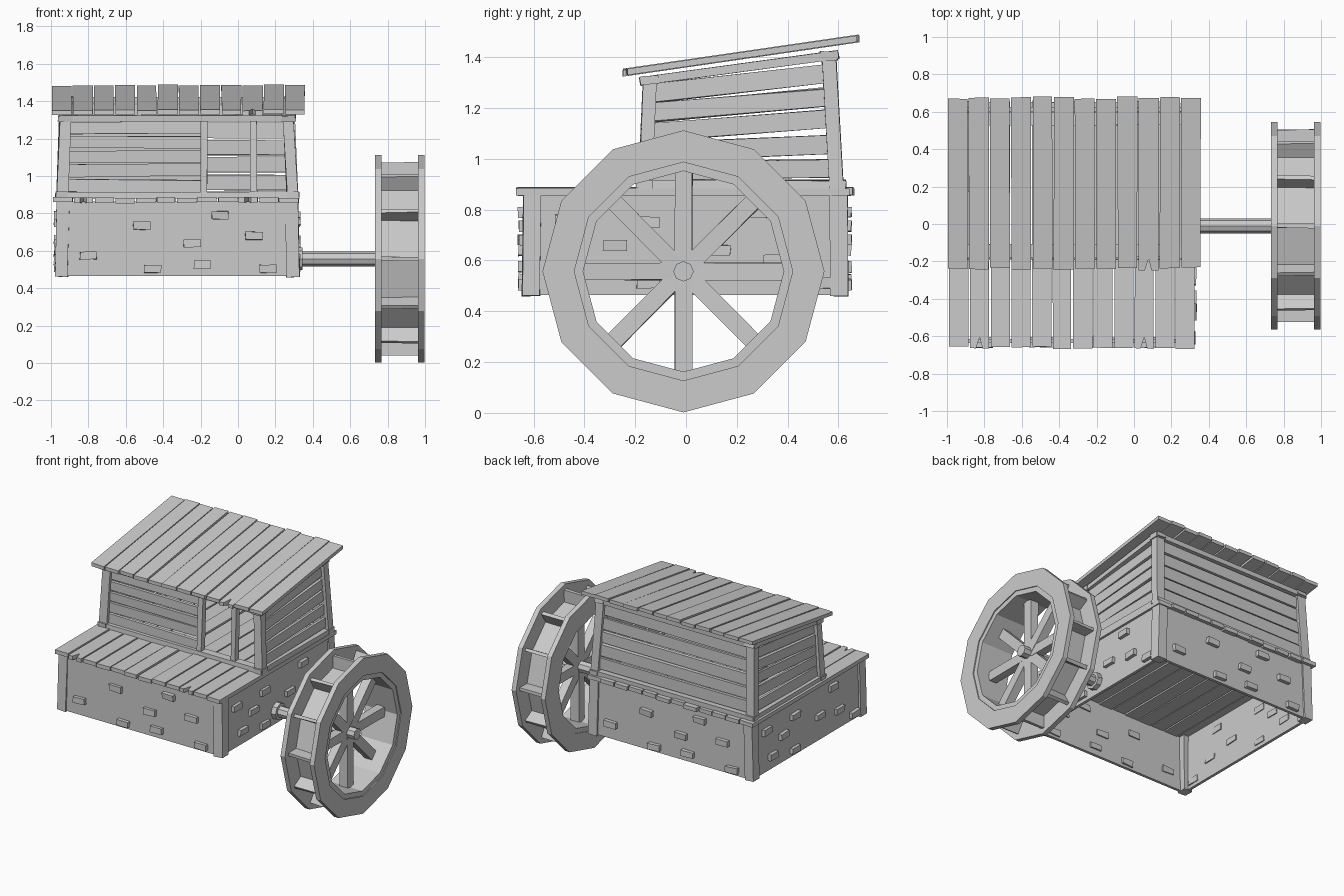
import bpy, bmesh, math, random
from mathutils import Vector as V

if "Cube" in bpy.data.objects:
    bpy.data.objects.remove(bpy.data.objects["Cube"])

random.seed(4)


def finish(name, bm):
    bmesh.ops.recalc_face_normals(bm, faces=bm.faces)
    me = bpy.data.meshes.new(name)
    bm.to_mesh(me)
    bm.free()
    ob = bpy.data.objects.new(name, me)
    bpy.context.collection.objects.link(ob)
    return ob


def bar(bm, a, b, w, h, up=(0, 0, 1), jit=0.003):
    """Hand-hewn box from a to b; h is measured along up, w across it."""
    a, b = V(a), V(b)
    d = (b - a).normalized()
    s = d.cross(V(up)).normalized()
    u = s.cross(d)
    v = []
    for p in (a, b):
        for i, j in ((-1, -1), (1, -1), (1, 1), (-1, 1)):
            r = V([random.uniform(-jit, jit) for _ in range(3)])
            v.append(bm.verts.new(p + s * i * w / 2 + u * j * h / 2 + r))
    for f in ((0, 1, 2, 3), (4, 5, 6, 7), (0, 1, 5, 4), (1, 2, 6, 5), (2, 3, 7, 6), (3, 0, 4, 7)):
        bm.faces.new([v[i] for i in f])


def prism(bm, bottom, top):
    """Solid between two matching outlines."""
    lo = [bm.verts.new(p) for p in bottom]
    hi = [bm.verts.new(p) for p in top]
    n = len(lo)
    bm.faces.new(lo)
    bm.faces.new(hi)
    for i in range(n):
        bm.faces.new((lo[i], lo[(i + 1) % n], hi[(i + 1) % n], hi[i]))


def planks(name, x0, x1, y0, y1, zf, thick, notched, count=12):
    """Row of boards running along y, a few split at the front end."""
    bm = bmesh.new()
    step = (x1 - x0) / count
    for i in range(count):
        r = lambda k=0.003: random.uniform(-k, k)
        a, b = x0 + i * step + 0.004, x0 + (i + 1) * step - 0.004
        f, k, dz = y0 + random.uniform(0, 0.018), y1 - random.uniform(0, 0.018), r(0.004)
        pts = [(a + r(), f + r()), (b + r(), f + r()), (b + r(), k + r()), (a + r(), k + r())]
        if i in notched:
            m = (a + b) / 2
            pts[1:1] = [(m - 0.02, f), (m, f + 0.06), (m + 0.015, f)]
        prism(bm, [(x, y, zf(y) + dz) for x, y in pts], [(x, y, zf(y) + dz + thick) for x, y in pts])
    return finish(name, bm)


def ring(bm, x0, x1, ri, ro, n=12):
    """Polygonal ring about the axle line."""
    rows = []
    for x, r in ((x0, ri), (x0, ro), (x1, ro), (x1, ri)):
        rows.append([bm.verts.new((x, CY + r * math.sin(t * math.tau / n), CZ + r * math.cos(t * math.tau / n)))
                     for t in range(n)])
    for k in range(4):
        p, q = rows[k], rows[(k + 1) % 4]
        for i in range(n):
            bm.faces.new((p[i], p[(i + 1) % n], q[(i + 1) % n], q[i]))


# stone base: four thin walls, open underneath
L, R, F, B = -0.95, 0.30, -0.625, 0.615
bm = bmesh.new()
for a, b in (((L, F), (R, F)), ((L, B), (R, B)), ((L, F), (L, B)), ((R, F), (R, B))):
    bar(bm, (*a, 0.665), (*b, 0.665), 0.02, 0.40, jit=0)
finish("base_walls", bm)

# raised stones scattered over each wall: (position along wall, height)
front = [(-.8, .575), (-.515, .735), (-.455, .505), (-.245, .64), (-.19, .525), (-.095, .79), (.085, .68), (.16, .505)]
side = [(-.47, .76), (-.40, .56), (-.15, .75), (-.15, .51), (.13, .64), (.28, .79), (.35, .60), (.52, .51), (-.28, .66)]
bm = bmesh.new()
for p, z in front:
    bar(bm, (p - .045, F - .008, z), (p + .045, F - .008, z), 0.055, 0.042)
    bar(bm, (-.65 - p - .045, B + .008, z), (-.65 - p + .045, B + .008, z), 0.055, 0.042)
for p, z in side:
    bar(bm, (R + .008, p - .045, z), (R + .008, p + .045, z), 0.05, 0.042)
    bar(bm, (L - .008, -p - .045, z), (L - .008, -p + .045, z), 0.05, 0.042)
finish("raised_stones", bm)

# base corner posts
bm = bmesh.new()
for x, xt in ((-.945, -.935), (.295, .285)):
    for y, yt in ((-.61, -.605), (.605, .60)):
        bar(bm, (x, y, .46), (xt, yt, .865), 0.07, 0.07, up=(0, 1, 0))
finish("base_posts", bm)

# deck
planks("deck_planks", -.99, .33, -.672, .662, lambda y: .858, .028, (1, 9))

# cabin corner posts, leaning inward
LOW = {"fl": V((-.94, -.16, .88)), "fr": V((.292, -.16, .88)), "bl": V((-.94, .595, .88)), "br": V((.292, .595, .88))}
TOP = {"fl": V((-.922, -.142, 1.31)), "fr": V((.268, -.142, 1.31)), "bl": V((-.922, .562, 1.405)), "br": V((.268, .562, 1.405))}
bm = bmesh.new()
for k in LOW:
    bar(bm, LOW[k], TOP[k], 0.06, 0.055, up=(0, 1, 0))
finish("cabin_posts", bm)

# sills and roof plates around the cabin
bm = bmesh.new()
for a, b in (("fl", "fr"), ("bl", "br"), ("fl", "bl"), ("fr", "br")):
    d = (LOW[b] - LOW[a]).normalized() * 0.035
    bar(bm, LOW[a] + V((0, 0, .018)) - d, LOW[b] + V((0, 0, .018)) + d, 0.06, 0.035)
    d = (TOP[b] - TOP[a]).normalized() * 0.04
    bar(bm, TOP[a] - d, TOP[b] + d, 0.07, 0.032)
finish("cabin_sills_and_plates", bm)


# cabin walls of horizontal boards, with the doorway left open in front
def slat_wall(name, a, b, end=1.0):
    bm = bmesh.new()
    n = 5
    for i in range(n):
        t = 0.075 + 0.89 * (i + 0.5) / n
        p, q = LOW[a].lerp(TOP[a], t), LOW[b].lerp(TOP[b], t)
        h = 0.89 / n * (TOP[a].z + TOP[b].z - 1.76) / 2 - 0.013
        q = p.lerp(q, end) + V((0, 0, random.uniform(-.006, .006)))
        bar(bm, p, q, 0.02, h, jit=0.004)
    finish(name, bm)


slat_wall("cabin_front_boards", "fl", "fr", 0.61)
slat_wall("cabin_back_boards", "bl", "br")
slat_wall("cabin_left_boards", "fl", "bl")
slat_wall("cabin_right_boards", "fr", "br")

# door posts
bm = bmesh.new()
for x in (-.183, .083):
    bar(bm, (x, -.16, .89), (x, -.142, 1.31), 0.036, 0.04, up=(0, 1, 0))
finish("door_posts", bm)

# sloping plank roof
planks("roof_planks", -1.0, .362, -.25, .682, lambda y: 1.327 + (y + .25) * .145, .025, (9,))

# water wheel: two rims, drum, paddles and spokes
CY, CZ = -.01, .557
bm = bmesh.new()
ring(bm, .732, .766, .43, .555)
ring(bm, .962, .997, .43, .555)
finish("wheel_rims", bm)
bm = bmesh.new()
ring(bm, .737, .990, .395, .432)
finish("wheel_drum", bm)
bm = bmesh.new()
for i in range(12):
    d = V((0, math.sin(i * math.tau / 12), math.cos(i * math.tau / 12)))
    c = V((.864, CY, CZ))
    bar(bm, c + d * .42, c + d * .515, 0.022, 0.20, up=(1, 0, 0))
finish("wheel_paddles", bm)
bm = bmesh.new()
for i in range(8):
    d = V((0, math.sin(i * math.tau / 8), math.cos(i * math.tau / 8)))
    bar(bm, c + d * .02, c + d * .405, 0.068, 0.06, up=(1, 0, 0))
finish("wheel_spokes", bm)


# axle and the bearing collar on the wall
def rod(name, x0, x1, r, n):
    bm = bmesh.new()
    pts = [(CY + r * math.cos(i * math.tau / n), CZ + r * math.sin(i * math.tau / n)) for i in range(n)]
    prism(bm, [(x0, *p) for p in pts], [(x1, *p) for p in pts])
    finish(name, bm)


rod("axle", .27, .95, .04, 8)
rod("axle_collar", .285, .345, .06, 8)
